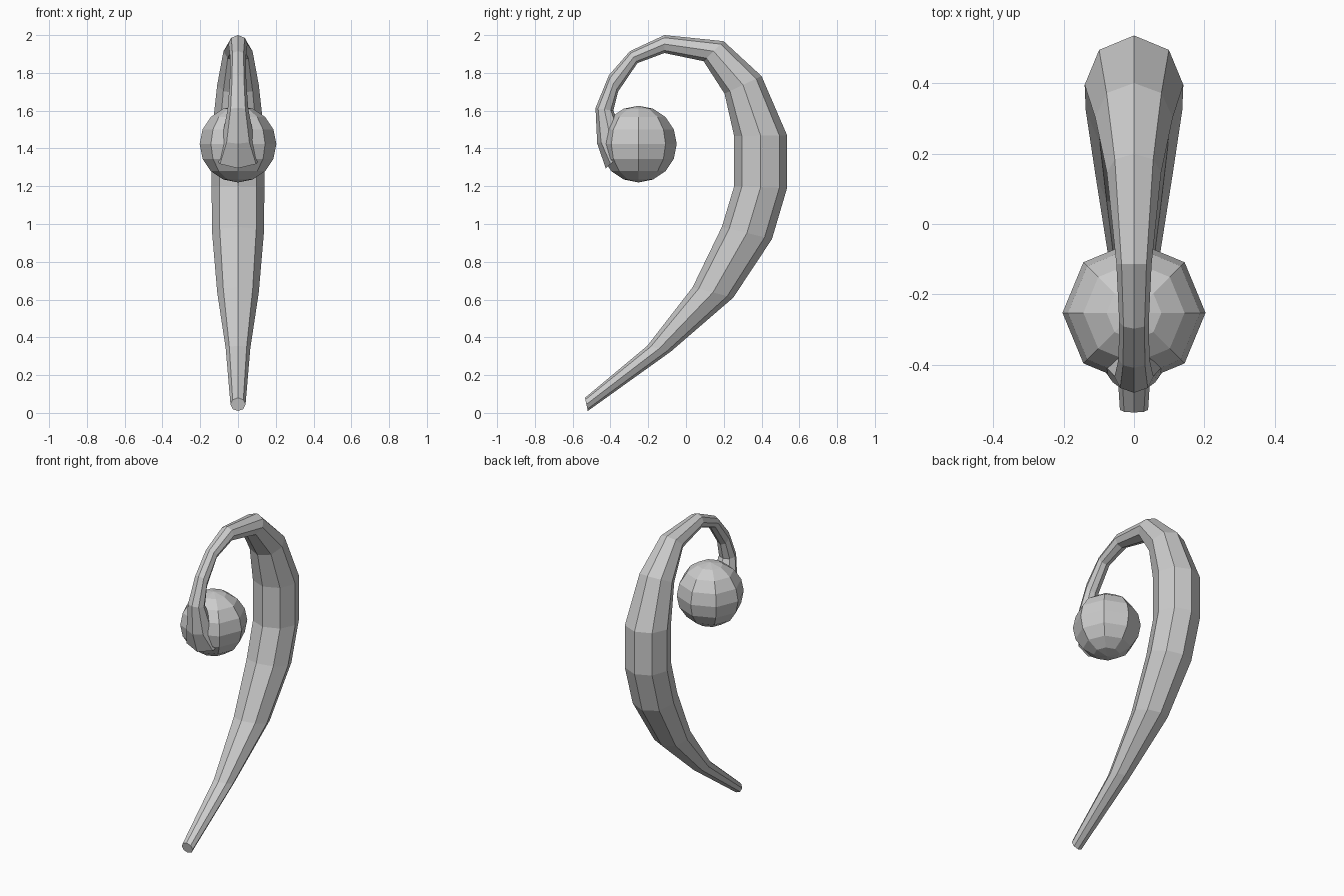
import bpy, bmesh, math
from mathutils import Vector

if "Cube" in bpy.data.objects:
    bpy.data.objects.remove(bpy.data.objects["Cube"])

# Hook profile: (outer y, outer z, inner y, inner z) for each ring
RINGS = [
    (-0.52, 0.01, -0.535, 0.08), (-0.08, 0.325, -0.205, 0.355),
    (0.25, 0.61, 0.035, 0.665), (0.455, 0.92, 0.19, 0.985),
    (0.535, 1.19, 0.255, 1.20), (0.535, 1.47, 0.255, 1.465),
    (0.40, 1.783, 0.204, 1.69), (0.199, 1.968, 0.093, 1.862),
    (-0.114, 2.0, -0.114, 1.905), (-0.297, 1.915, -0.257, 1.852),
    (-0.408, 1.788, -0.36, 1.70), (-0.479, 1.614, -0.385, 1.60),
    (-0.47, 1.425, -0.33, 1.48), (-0.425, 1.295, -0.25, 1.45),
]
# Half widths sideways
WIDTHS = [0.04, 0.065, 0.11, 0.137, 0.14, 0.14, 0.11, 0.077,
          0.05, 0.042, 0.044, 0.055, 0.085, 0.135]
SIDES = 8


def finish(bm, name):
    bmesh.ops.recalc_face_normals(bm, faces=bm.faces)
    mesh = bpy.data.meshes.new(name)
    bm.to_mesh(mesh)
    bm.free()
    ob = bpy.data.objects.new(name, mesh)
    bpy.context.collection.objects.link(ob)
    return ob


# Tapered eight-sided hook
bm = bmesh.new()
loops = []
for (oy, oz, iy, iz), w in zip(RINGS, WIDTHS):
    outer, inner = Vector((0, oy, oz)), Vector((0, iy, iz))
    centre, arm = (outer + inner) / 2, (outer - inner) / 2
    loop = []
    for k in range(SIDES):
        a = 2 * math.pi * k / SIDES
        loop.append(bm.verts.new(centre + arm * math.cos(a) + Vector((w * math.sin(a), 0, 0))))
    loops.append(loop)
for a, b in zip(loops, loops[1:]):
    for k in range(SIDES):
        n = (k + 1) % SIDES
        bm.faces.new((a[k], a[n], b[n], b[k]))
bm.faces.new(loops[0])
bm.faces.new(loops[-1])
finish(bm, "curved_hook")

# Faceted ball at the end of the curl
bm = bmesh.new()
bmesh.ops.create_uvsphere(bm, u_segments=8, v_segments=8, radius=0.203)
ball = finish(bm, "end_ball")
ball.location = (0, -0.252, 1.423)
